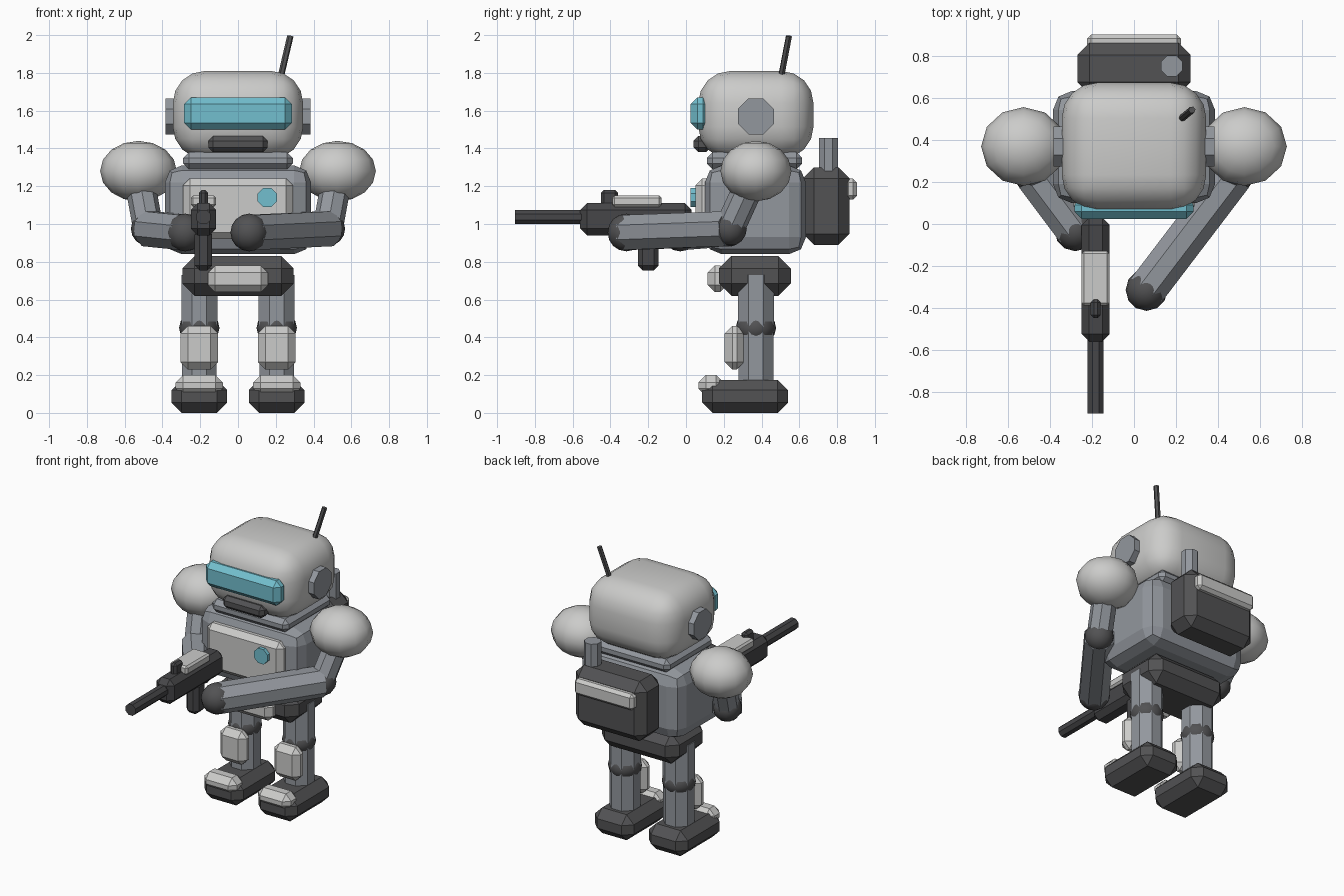
import bpy, bmesh, math
from mathutils import Vector, Matrix

if "Cube" in bpy.data.objects:
    bpy.data.objects.remove(bpy.data.objects["Cube"])


def material(name, rgb):
    m = bpy.data.materials.new(name)
    m.diffuse_color = (*rgb, 1)
    m.use_nodes = True
    m.node_tree.nodes["Principled BSDF"].inputs["Base Color"].default_value = m.diffuse_color
    return m


LIGHT = material("light_shell", (0.60, 0.60, 0.59))
MID = material("steel_grey", (0.29, 0.31, 0.34))
DARK = material("dark_grey", (0.085, 0.085, 0.088))
GUN = material("gun_grey", (0.062, 0.062, 0.066))
CYAN = material("cyan_glass", (0.17, 0.52, 0.62))


def finish(name, bm, mat, smooth=False):
    bmesh.ops.recalc_face_normals(bm, faces=bm.faces)
    for f in bm.faces:
        f.smooth = smooth
    me = bpy.data.meshes.new(name)
    bm.to_mesh(me)
    bm.free()
    me.materials.append(mat)
    ob = bpy.data.objects.new(name, me)
    bpy.context.collection.objects.link(ob)
    return ob


def box(name, x, y, z, mat, bevel=0.0, segments=1, smooth=False):
    """Chamfered box from (min, max) ranges."""
    bm = bmesh.new()
    bmesh.ops.create_cube(bm, size=1)
    for v in bm.verts:
        v.co = [(r[0] + r[1]) / 2 + c * (r[1] - r[0]) for r, c in zip((x, y, z), v.co)]
    if bevel:
        bmesh.ops.bevel(bm, geom=bm.edges[:], offset=bevel, segments=segments,
                        profile=0.5, affect='EDGES')
    return finish(name, bm, mat, smooth)


def rod(name, a, b, radius, mat, sides=8):
    """Prism between two points, with a flat side facing out."""
    a, b = Vector(a), Vector(b)
    d = b - a
    bm = bmesh.new()
    bmesh.ops.create_cone(bm, cap_ends=True, segments=sides, radius1=radius,
                          radius2=radius, depth=d.length)
    turn = d.to_track_quat('Z', 'Y').to_matrix().to_4x4()
    spin = Matrix.Rotation(math.pi / sides, 4, 'Z')
    bm.transform(Matrix.Translation((a + b) / 2) @ turn @ spin)
    return finish(name, bm, mat)


def ball(name, c, radii, mat, seg=12, rings=8):
    bm = bmesh.new()
    bmesh.ops.create_uvsphere(bm, u_segments=seg, v_segments=rings, radius=1)
    bm.transform(Matrix.Translation(c) @ Matrix.Diagonal((*radii, 1)))
    return finish(name, bm, mat, True)


def span(c, half):
    return (c - half, c + half)


# Head
box("head", (-0.345, 0.345), (0.065, 0.675), (1.345, 1.81), LIGHT, 0.17, 4, True)
box("visor", (-0.285, 0.285), (0.025, 0.125), (1.50, 1.67), CYAN, 0.035)
box("mouth", (-0.157, 0.157), (0.04, 0.13), (1.38, 1.465), DARK, 0.025)
rod("antenna", (0.222, 0.50, 1.76), (0.277, 0.545, 1.995), 0.017, DARK, 6)
box("neck", (-0.29, 0.29), (0.11, 0.615), (1.29, 1.38), MID, 0.03)

# Body
box("torso", (-0.387, 0.387), (0.10, 0.635), (0.84, 1.31), MID, 0.09, 2)
box("chest_plate", (-0.29, 0.29), (0.05, 0.15), (0.92, 1.24), LIGHT, 0.035)
rod("chest_button", (0.155, 0.025, 1.14), (0.155, 0.07, 1.14), 0.055, CYAN)
box("pelvis", (-0.295, 0.295), (0.175, 0.555), (0.62, 0.83), DARK, 0.065)
box("belt_buckle", (-0.16, 0.16), (0.115, 0.22), (0.64, 0.78), LIGHT, 0.038)

# Backpack
box("backpack", (-0.27, 0.27), (0.62, 0.865), (0.89, 1.30), DARK, 0.058)
box("backpack_plate", (-0.225, 0.225), (0.84, 0.905), (1.13, 1.24), LIGHT, 0.02)
rod("exhaust_pipe", (0.18, 0.755, 1.2), (0.18, 0.755, 1.455), 0.055, MID)

# Paired parts
for side, s in (("right", -1), ("left", 1)):
    rod(side + "_ear", (s * 0.28, 0.37, 1.57), (s * 0.385, 0.37, 1.57), 0.103, MID)
    ball(side + "_shoulder", (s * 0.527, 0.37, 1.28), (0.203, 0.188, 0.16), LIGHT)

    # Legs
    lx = s * 0.205
    rod(side + "_thigh", (lx, 0.37, 0.45), (lx, 0.37, 0.73), 0.103, MID)
    ball(side + "_knee", (lx, 0.37, 0.45), (0.107, 0.107, 0.09), DARK)
    rod(side + "_shin", (lx, 0.37, 0.12), (lx, 0.37, 0.45), 0.1, MID)
    box(side + "_shin_guard", span(lx, 0.1), (0.205, 0.31), (0.23, 0.46), LIGHT, 0.04)
    box(side + "_foot", span(lx, 0.148), (0.085, 0.54), (0.0, 0.175), DARK, 0.055)
    box(side + "_toe_cap", span(lx, 0.125), (0.065, 0.2), (0.09, 0.2), LIGHT, 0.04)

    # Arms, reaching to different hand positions
    elbow = Vector((s * 0.475, 0.23, 0.975))
    hand = Vector((-0.28, -0.03, 0.955)) if s < 0 else Vector((0.06, -0.315, 0.955))
    rod(side + "_upper_arm", (s * 0.527, 0.36, 1.26), elbow, 0.08, MID)
    ball(side + "_elbow", elbow, (0.092, 0.092, 0.092), DARK)
    rod(side + "_forearm", elbow, hand, 0.1, MID)
    ball(side + "_hand", hand, (0.1, 0.1, 0.1), DARK)

# Gun
gx = -0.183
box("gun_body", span(gx, 0.067), (-0.56, 0.03), (0.94, 1.11), GUN, 0.035)
rod("gun_barrel", (gx, -0.905, 1.037), (gx, -0.5, 1.037), 0.041, GUN)
box("gun_cover", span(gx, 0.067), (-0.39, -0.13), (1.09, 1.15), LIGHT, 0.012)
box("gun_sight", span(gx, 0.024), (-0.45, -0.36), (1.09, 1.18), GUN, 0.015)
box("gun_magazine", span(gx, 0.046), (-0.255, -0.145), (0.755, 0.97), GUN, 0.025)
